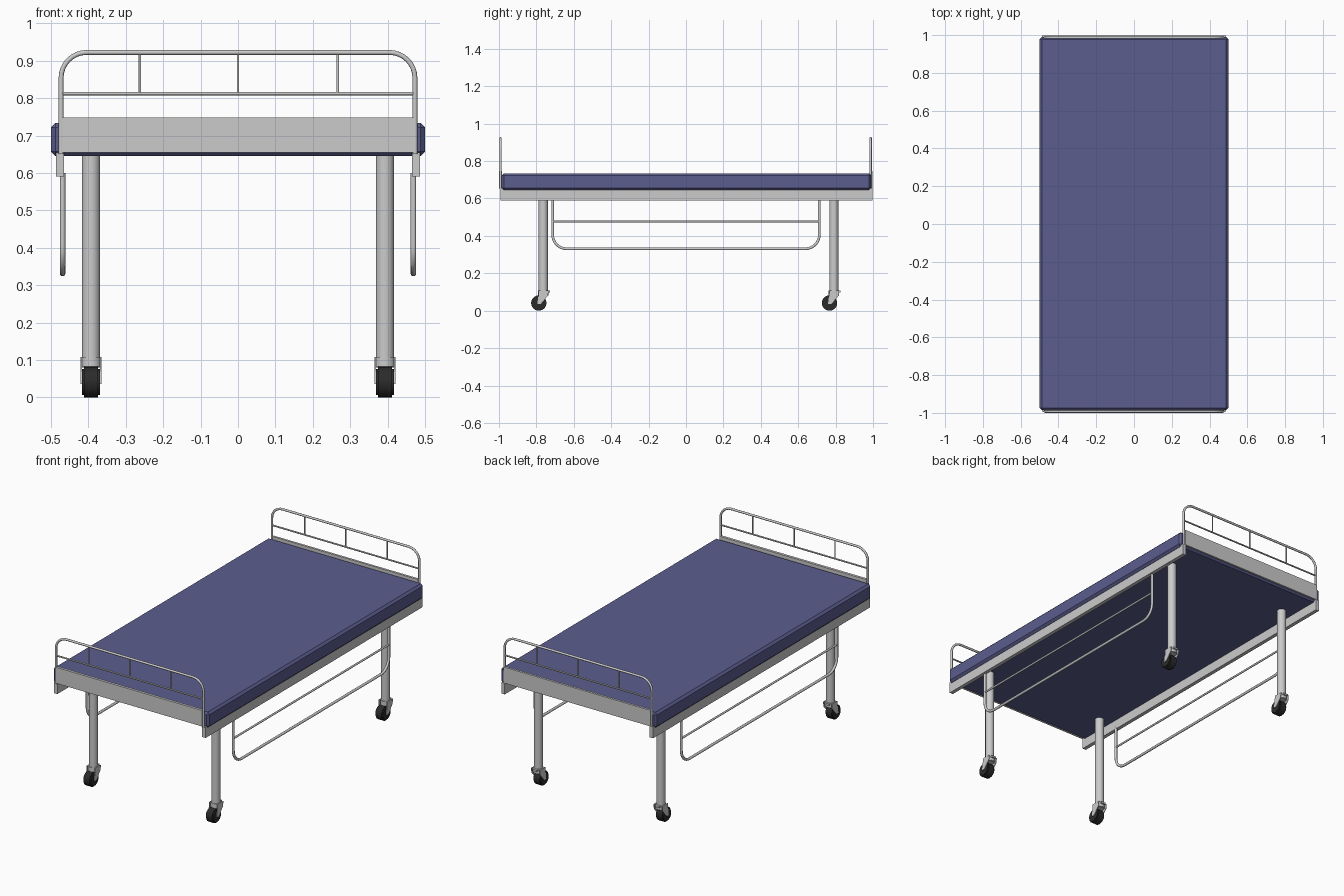
import bpy, bmesh, math
from mathutils import Vector, Matrix

if "Cube" in bpy.data.objects:
    bpy.data.objects.remove(bpy.data.objects["Cube"])


def material(name, r, g, b):
    m = bpy.data.materials.new(name)
    m.diffuse_color = (r, g, b, 1)
    m.use_nodes = True
    m.node_tree.nodes["Principled BSDF"].inputs["Base Color"].default_value = m.diffuse_color
    return m


BLUE = material("mattress blue", 0.105, 0.11, 0.27)
GREY = material("painted metal grey", 0.6, 0.6, 0.6)
BLACK = material("rubber black", 0.024, 0.024, 0.024)


def finish(name, bm, mat, smooth=False):
    bmesh.ops.recalc_face_normals(bm, faces=bm.faces)
    me = bpy.data.meshes.new(name)
    bm.to_mesh(me)
    bm.free()
    me.materials.append(mat)
    ob = bpy.data.objects.new(name, me)
    bpy.context.collection.objects.link(ob)
    if smooth:
        bpy.ops.object.select_all(action='DESELECT')
        ob.select_set(True)
        bpy.context.view_layer.objects.active = ob
        bpy.ops.object.shade_smooth_by_angle(angle=math.radians(40))
    return ob


def box(name, lo, hi, mat, bevel=0):
    lo, hi = Vector(lo), Vector(hi)
    bm = bmesh.new()
    bmesh.ops.create_cube(bm, size=1, matrix=Matrix.Translation((lo + hi) / 2)
                          @ Matrix.Diagonal((*(hi - lo), 1)))
    if bevel:
        bmesh.ops.bevel(bm, geom=bm.edges[:], offset=bevel, segments=1, affect='EDGES')
    return finish(name, bm, mat)


def rod(name, a, b, r, mat, sides=16, bevel=0):
    a, b = Vector(a), Vector(b)
    d = b - a
    bm = bmesh.new()
    bmesh.ops.create_cone(bm, cap_ends=True, segments=sides, radius1=r, radius2=r,
                          depth=d.length, matrix=Matrix.Translation((a + b) / 2)
                          @ d.to_track_quat('Z', 'Y').to_matrix().to_4x4())
    if bevel:
        rims = [e for e in bm.edges if any(len(f.verts) > 4 for f in e.link_faces)]
        bmesh.ops.bevel(bm, geom=rims, offset=bevel, segments=2, affect='EDGES')
    return finish(name, bm, mat, True)


def bent_tube(name, half, z_end, z_bend, corner, r, place):
    """U-shaped tube: two uprights joined by a bar, with rounded corners."""
    s = 1 if z_bend > z_end else -1
    pts = [(-half, z_end)]
    for cx, start in ((-half + corner, 180), (half - corner, 90)):
        for i in range(9):
            t = math.radians(start - i * 90 / 8)
            pts.append((cx + corner * math.cos(t), z_bend - s * corner + s * corner * math.sin(t)))
    pts.append((half, z_end))
    cu = bpy.data.curves.new(name + "_path", 'CURVE')
    cu.dimensions = '3D'
    cu.bevel_depth, cu.bevel_resolution, cu.use_fill_caps = r, 3, True
    sp = cu.splines.new('POLY')
    sp.points.add(len(pts) - 1)
    for p, (u, z) in zip(sp.points, pts):
        p.co = (*place(u, z), 1)
    tmp = bpy.data.objects.new(name + "_path", cu)
    bpy.context.collection.objects.link(tmp)
    bpy.context.view_layer.update()
    me = bpy.data.meshes.new_from_object(tmp.evaluated_get(bpy.context.evaluated_depsgraph_get()))
    bm = bmesh.new()
    bm.from_mesh(me)
    bpy.data.objects.remove(tmp)
    bpy.data.meshes.remove(me)
    return finish(name, bm, GREY, True)


def plate(name, outline, x0, x1, mat):
    """Flat outline in y/z, extruded along x."""
    bm = bmesh.new()
    f = bm.faces.new([bm.verts.new((x0, y, z)) for y, z in outline])
    ext = bmesh.ops.extrude_face_region(bm, geom=[f])
    bmesh.ops.translate(bm, vec=(x1 - x0, 0, 0),
                        verts=[v for v in ext['geom'] if isinstance(v, bmesh.types.BMVert)])
    return finish(name, bm, mat)


# mattress with chamfered edges
box("mattress", (-0.5, -0.986, 0.645), (0.5, 0.99, 0.734), BLUE, 0.012)

# end boards: panel, hoop, mid bar and spindles
for end, y, p0, p1 in (("foot", -0.992, -1.0, -0.985), ("head", 0.987, 0.985, 0.998)):
    box(end + "_panel", (-0.47, p0, 0.655), (0.47, p1, 0.748), GREY)
    bent_tube(end + "_hoop", 0.473, 0.65, 0.922, 0.068, 0.0065, lambda u, z: (u, y, z))
    rod(end + "_mid_bar", (-0.47, y, 0.812), (0.47, y, 0.812), 0.0045, GREY, 10)
    for i, x in enumerate((-0.262, 0, 0.267)):
        rod(f"{end}_spindle_{i}", (x, y, 0.812), (x, y, 0.92), 0.0035, GREY, 10)

for side, s in (("left", -1), ("right", 1)):
    # long frame rail
    xs = sorted((s * 0.465, s * 0.487))
    box(side + "_frame_rail", (xs[0], -0.992, 0.59), (xs[1], 0.997, 0.655), GREY)

    # lowered guard rail hanging under the frame
    x = s * 0.469
    bent_tube(side + "_guard_rail", 0.713, 0.6, 0.331, 0.075, 0.0075, lambda u, z: (x, u, z))
    rod(side + "_guard_bar", (x, -0.71, 0.476), (x, 0.71, 0.476), 0.0055, GREY, 10)

    # legs and casters
    lx = s * 0.393
    for end, ly in (("front", -0.763), ("back", 0.791)):
        n = f"{end}_{side}_"
        rod(n + "leg", (lx, ly, 0.08), (lx, ly, 0.648), 0.0245, GREY, 24)
        rod(n + "caster_collar", (lx, ly, 0.082), (lx, ly, 0.108), 0.028, GREY, 24)
        wy = ly - 0.024
        rod(n + "wheel", (lx - 0.0245, wy, 0.041), (lx + 0.0245, wy, 0.041), 0.041, BLACK, 24, 0.006)
        fork = [(wy - 0.008, 0.036), (wy + 0.01, 0.036), (ly + 0.025, 0.08),
                (ly + 0.028, 0.108), (ly - 0.024, 0.108), (ly - 0.026, 0.08)]
        for k, fx in (("a", -0.028), ("b", 0.0245)):
            plate(n + "fork_" + k, fork, lx + fx, lx + fx + 0.0035, GREY)
        # small brake tab behind the collar
        box(n + "brake_tab", (lx - 0.014, ly + 0.02, 0.098), (lx + 0.014, ly + 0.036, 0.108), GREY)
